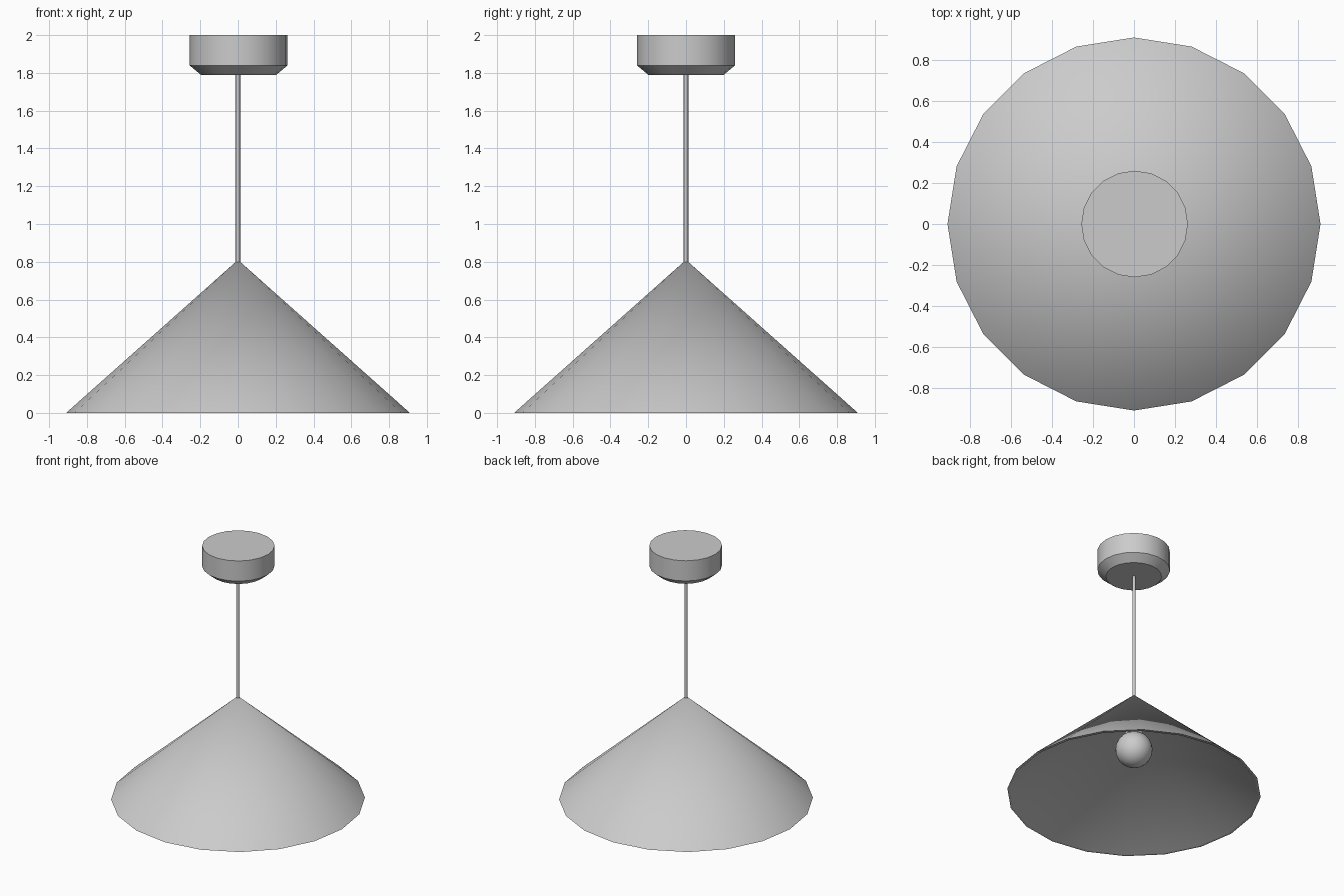
import bpy
import bmesh
from math import cos, sin, tau, radians

if "Cube" in bpy.data.objects:
    bpy.data.objects.remove(bpy.data.objects["Cube"])


def lathe(name, profile, sides, x=0.0, closed=False, sharp=40):
    """Spin an (r, z) profile about z; points with r = 0 become poles."""
    bm = bmesh.new()
    rings = []
    for r, z in profile:
        n = sides if r > 0 else 1
        rings.append([bm.verts.new((x + r * cos(tau * i / sides), r * sin(tau * i / sides), z))
                      for i in range(n)])
    for a, b in zip(rings, rings[1:]):
        for i in range(sides):
            j = (i + 1) % sides
            if len(a) == 1:
                bm.faces.new((a[0], b[i], b[j]))
            elif len(b) == 1:
                bm.faces.new((a[i], a[j], b[0]))
            else:
                bm.faces.new((a[i], a[j], b[j], b[i]))
    # flat end caps
    if len(rings[0]) > 1:
        bm.faces.new(rings[0])
    if len(rings[-1]) > 1:
        bm.faces.new(rings[-1])
    bmesh.ops.recalc_face_normals(bm, faces=bm.faces)
    mesh = bpy.data.meshes.new(name)
    bm.to_mesh(mesh)
    bm.free()
    obj = bpy.data.objects.new(name, mesh)
    bpy.context.collection.objects.link(obj)
    bpy.ops.object.select_all(action='DESELECT')
    obj.select_set(True)
    bpy.context.view_layer.objects.active = obj
    bpy.ops.object.shade_smooth_by_angle(angle=radians(sharp))
    return obj


# Conical shade: outer skin, rim and inner skin
lathe("shade", [(0, 0.81), (0.91, 0), (0.888, 0), (0, 0.79)], 20, sharp=60)

# Ceiling canopy with chamfered underside
lathe("ceiling_canopy", [(0.20, 1.79), (0.26, 1.84), (0.26, 2.0)], 20, x=0.003, sharp=30)

# Hanging cord, running down into the lamp holder
lathe("cord", [(0.012, 0.70), (0.012, 1.80)], 12)

# Lamp holder and round bulb
lathe("lamp_holder", [(0.065, 0.46), (0.065, 0.72)], 16)
R, ZC, RINGS = 0.133, 0.357, 12
ball = [(R * sin(tau / 2 * i / RINGS) if 0 < i < RINGS else 0, ZC - R * cos(tau / 2 * i / RINGS))
        for i in range(RINGS + 1)]
lathe("bulb", ball, 24)
